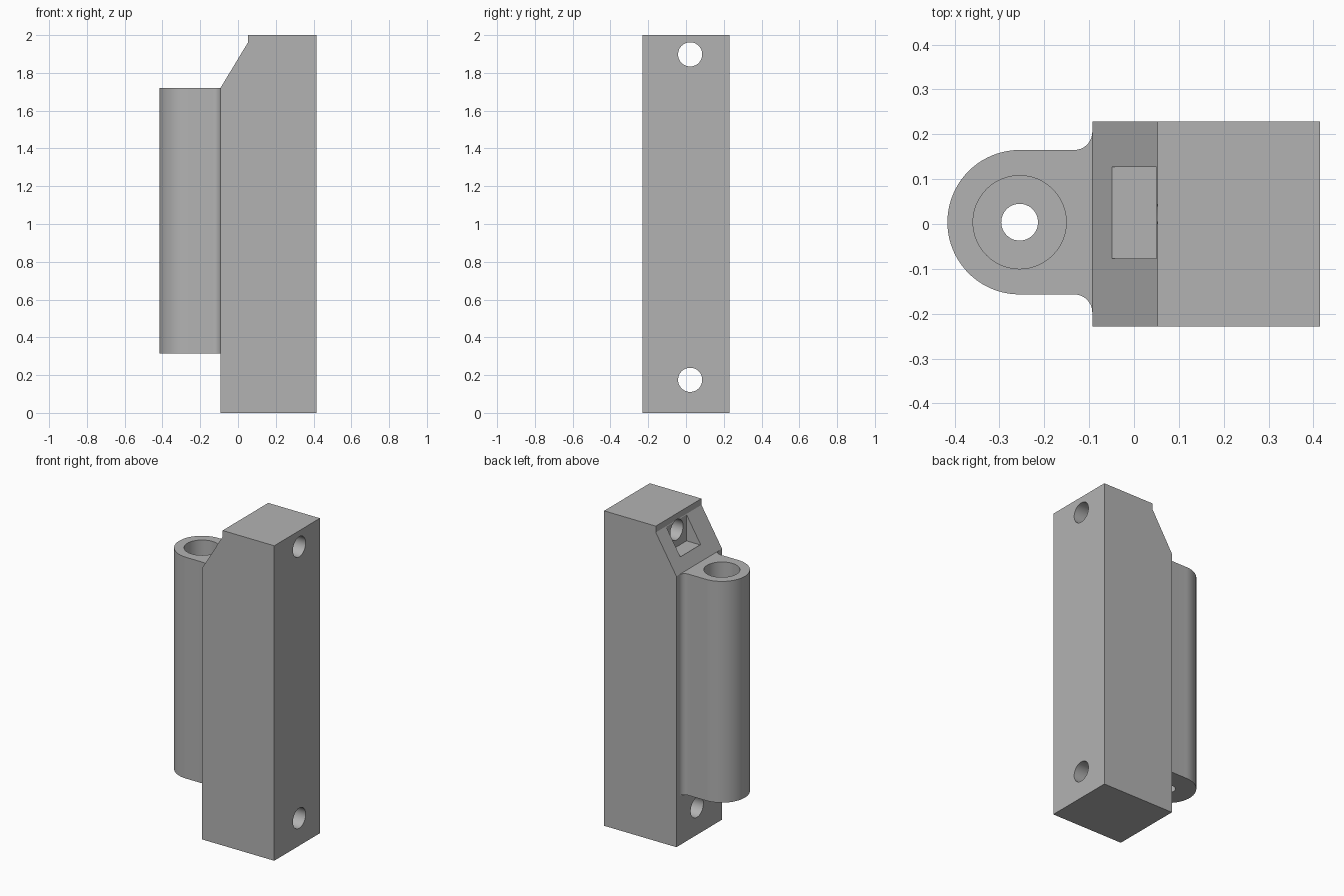
import bpy, bmesh, math
from mathutils import Matrix, Vector

cube = bpy.data.objects.get("Cube")
if cube:
    bpy.data.objects.remove(cube, do_unlink=True)

grey = bpy.data.materials.new("plain grey")
grey.use_nodes = True
grey.diffuse_color = (0.45, 0.45, 0.45, 1)
grey.node_tree.nodes["Principled BSDF"].inputs["Base Color"].default_value = grey.diffuse_color


def finish(name, bm):
    bmesh.ops.recalc_face_normals(bm, faces=bm.faces)
    mesh = bpy.data.meshes.new(name)
    bm.to_mesh(mesh)
    bm.free()
    mesh.materials.append(grey)
    obj = bpy.data.objects.new(name, mesh)
    bpy.context.collection.objects.link(obj)
    return obj


def prism(name, points, offset):
    """Extrude a closed outline along an offset."""
    bm = bmesh.new()
    face = bm.faces.new([bm.verts.new(p) for p in points])
    top = bmesh.ops.extrude_face_region(bm, geom=[face])
    verts = [v for v in top["geom"] if isinstance(v, bmesh.types.BMVert)]
    bmesh.ops.translate(bm, verts=verts, vec=Vector(offset))
    return finish(name, bm)


def rod(name, start, end, radius):
    """Cylinder between two points."""
    a, b = Vector(start), Vector(end)
    turn = (b - a).to_track_quat('Z', 'Y').to_matrix().to_4x4()
    bm = bmesh.new()
    bmesh.ops.create_cone(bm, cap_ends=True, segments=48, radius1=radius, radius2=radius,
                          depth=(b - a).length, matrix=Matrix.Translation((a + b) / 2) @ turn)
    return finish(name, bm)


def cut(target, cutters):
    """Subtract the cutters, apply, and remove them."""
    bpy.context.view_layer.objects.active = target
    for c in cutters:
        c.hide_render = True
        mod = target.modifiers.new("cut", 'BOOLEAN')
        mod.operation, mod.solver, mod.object = 'DIFFERENCE', 'EXACT', c
        bpy.ops.object.modifier_apply(modifier=mod.name)
        bpy.data.objects.remove(c, do_unlink=True)
    bpy.ops.object.select_all(action='DESELECT')
    target.select_set(True)
    bpy.ops.object.shade_smooth_by_angle(angle=math.radians(30))


def arc(cx, cy, r, start, end, steps):
    angles = [math.radians(start + (end - start) * i / steps) for i in range(steps + 1)]
    return [(cx + r * math.cos(a), cy + r * math.sin(a)) for a in angles]


# Main block with a sloped upper corner
left, right, half, ledge = -0.093, 0.415, 0.229, 0.052
side = [(left, 0), (right, 0), (right, 2), (ledge, 2), (ledge, 1.96), (left, 1.72)]
block = prism("main_block", [(x, -half, z) for x, z in side], (0, 2 * half, 0))

# Pocket in the slope and two cross holes
pocket = prism("pocket_cutter",
               [(-0.049, -0.077, 1.79), (0.05, -0.077, 1.79), (0.05, 0.127, 1.79), (-0.049, 0.127, 1.79)],
               (0, 0, 0.3))
hole_y = 0.022
cut(block, [pocket,
            rod("upper_hole_cutter", (0.03, hole_y, 1.898), (0.6, hole_y, 1.898), 0.064),
            rod("lower_hole_cutter", (-0.3, hole_y, 0.175), (0.6, hole_y, 0.175), 0.064)])

# Rounded barrel blending into the block with small fillets
cx, cy, r, fillet = -0.255, 0.004, 0.161, 0.04
inner = left + 0.02
fx = left - fillet
outline = [(inner, cy + r + fillet)]
outline += arc(fx, cy + r + fillet, fillet, 0, -90, 8)
outline += arc(cx, cy, r, 90, 270, 40)
outline += arc(fx, cy - r - fillet, fillet, 90, 0, 8)
outline += [(inner, cy - r - fillet)]
low, high = 0.315, 1.72
barrel = prism("hinge_barrel", [(x, y, low) for x, y in outline], (0, 0, high - low))

# Wide bore with a narrow hole through its floor
cut(barrel, [rod("bore_cutter", (cx, cy, low + 0.1), (cx, cy, 2), 0.104),
             rod("pin_hole_cutter", (cx, cy, 0.1), (cx, cy, 1), 0.041)])
